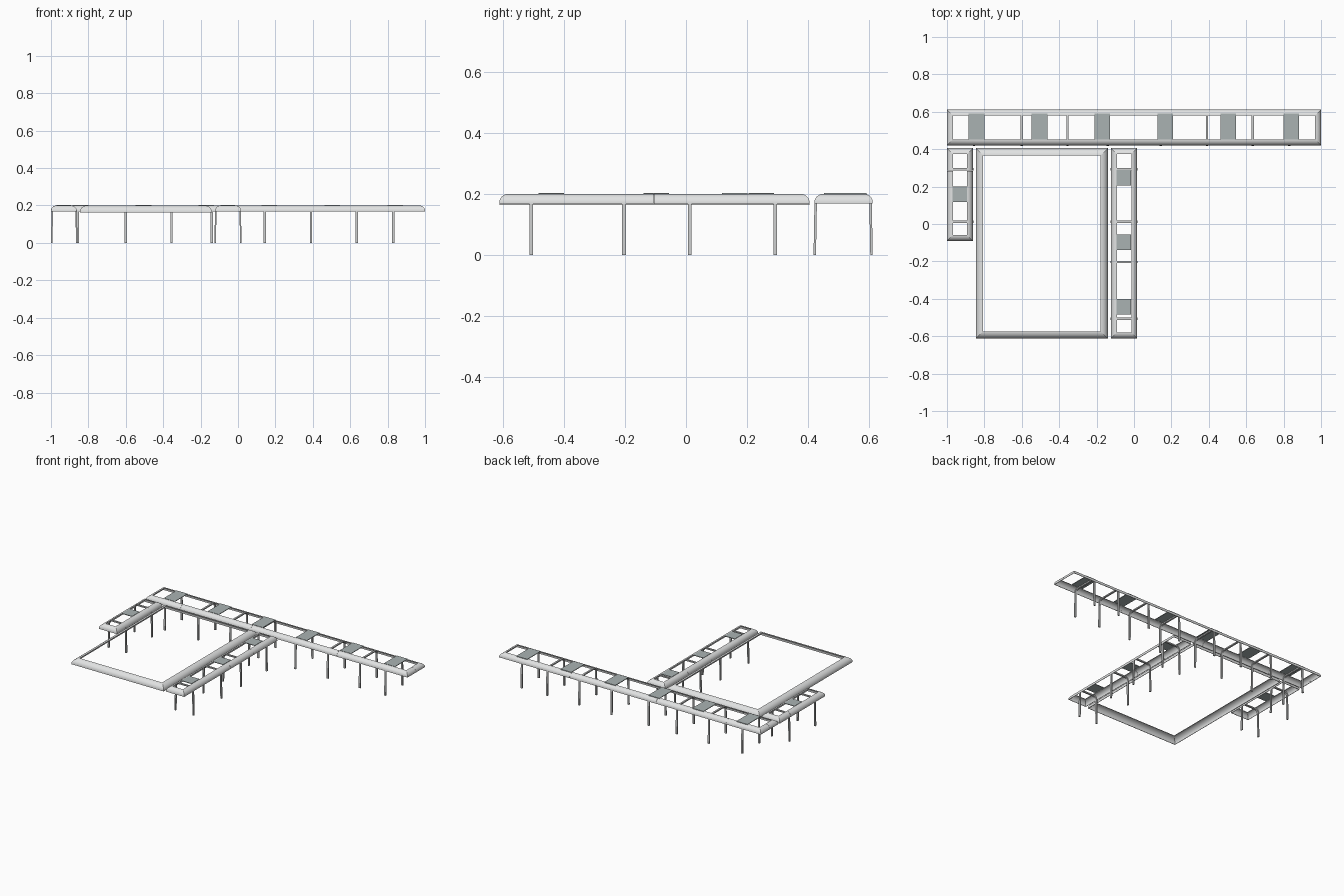
import bpy, bmesh, math

if "Cube" in bpy.data.objects:
    bpy.data.objects.remove(bpy.data.objects["Cube"])

TOP = 0.2


def material(name, rgb):
    m = bpy.data.materials.new(name)
    m.diffuse_color = (*rgb, 1)
    m.use_nodes = True
    m.node_tree.nodes["Principled BSDF"].inputs["Base Color"].default_value = m.diffuse_color
    return m


LIGHT = material("light grey metal", (0.76, 0.77, 0.77))
STEEL = material("post grey", (0.60, 0.61, 0.61))
SLATE = material("slate panel", (0.40, 0.45, 0.45))


def finish(name, bm, mat, smooth=False):
    bmesh.ops.recalc_face_normals(bm, faces=bm.faces)
    me = bpy.data.meshes.new(name)
    bm.to_mesh(me)
    bm.free()
    me.materials.append(mat)
    ob = bpy.data.objects.new(name, me)
    bpy.context.collection.objects.link(ob)
    if smooth:
        bpy.context.view_layer.objects.active = ob
        ob.select_set(True)
        bpy.ops.object.shade_smooth_by_angle(angle=math.radians(35))
        ob.select_set(False)
    return ob


def loft(bm, rings):
    """Skin a list of point rings and cap both ends."""
    rows = [[bm.verts.new(p) for p in ring] for ring in rings]
    for p, q in zip(rows, rows[1:]):
        for i in range(len(p)):
            j = (i + 1) % len(p)
            bm.faces.new((p[i], p[j], q[j], q[i]))
    bm.faces.new(rows[0])
    bm.faces.new(rows[-1])


def edge_frame(name, x0, x1, y0, y1, width, low, seams_x=(), seams_y=()):
    """Curved canopy edging round a rectangle, mitred and split at panel seams."""
    t, n, base, gap = 0.003, 8, low + 0.004, 0.0004
    arc = [math.pi / 2 * i / n for i in range(n + 1)]
    outer = [(0, low)] + [(width * (1 - math.cos(a)), base + (TOP - base) * math.sin(a)) for a in arc]
    inner = [(t, low)] + [(width - (width - t) * math.cos(a), base + (TOP - t - base) * math.sin(a)) for a in arc]
    prof = outer + inner[::-1]
    bm = bmesh.new()

    def corner(cx, cy, sx, sy):
        return [(cx + sx * d, cy + sy * d, z) for d, z in prof]

    # front and back runs
    for y, s in ((y0, 1), (y1, -1)):
        stops = [corner(x0, y, 1, s)]
        for c in seams_x:
            stops += [[(c + g, y + s * d, z) for d, z in prof] for g in (-gap, gap)]
        stops.append(corner(x1, y, -1, s))
        for k in range(0, len(stops), 2):
            loft(bm, stops[k:k + 2])
    # left and right runs
    for x, s in ((x0, 1), (x1, -1)):
        stops = [corner(x, y0, s, 1)]
        for c in seams_y:
            stops += [[(x + s * d, c + g, z) for d, z in prof] for g in (-gap, gap)]
        stops.append(corner(x, y1, s, -1))
        for k in range(0, len(stops), 2):
            loft(bm, stops[k:k + 2])
    finish(name, bm, LIGHT, True)


def portal(name, a, b, pos, along_x):
    """Bent post pair with crossbar, spanning a..b, placed at pos on the run."""
    half, t, r, top, n = 0.006, 0.008, 0.028, TOP - 0.004, 6

    def side(edge, s):
        # foot, leg, then the bend, as outer and inner points
        pts = [((edge, 0), (edge + s * t, 0))]
        for i in range(n + 1):
            c, q = math.cos(math.pi / 2 * i / n), math.sin(math.pi / 2 * i / n)
            o = edge + s * (0.003 + r)
            pts.append(((o - s * r * c, top - r + r * q),
                        (o - s * (r - t) * c, top - r + (r - t) * q)))
        return pts

    rings = []
    for po, pi in side(a, 1) + side(b, -1)[::-1]:
        section = ((po, -half), (po, half), (pi, half), (pi, -half))
        rings.append([(pos + d, u, z) if along_x else (u, pos + d, z) for (u, z), d in section])
    bm = bmesh.new()
    loft(bm, rings)
    finish(name, bm, STEEL, True)


def roof_panel(name, x0, x1, y0, y1):
    """Thin flat roof sheet."""
    bm = bmesh.new()
    loft(bm, [[(x0, y0, z), (x1, y0, z), (x1, y1, z), (x0, y1, z)] for z in (TOP - 0.002, TOP + 0.002)])
    finish(name, bm, SLATE)


# Canopy edgings
edge_frame("long_walkway_edging", -1.0, 1.0, 0.421, 0.612, 0.031, 0.169, (-0.735, -0.2, 0.46), (0.513,))
edge_frame("short_walkway_edging", -1.0, -0.862, -0.091, 0.405, 0.031, 0.167, (), (0.285,))
edge_frame("side_walkway_edging", -0.123, 0.017, -0.612, 0.405, 0.031, 0.167, (), (-0.106, 0.149))
edge_frame("courtyard_edging", -0.845, -0.14, -0.612, 0.405, 0.038, 0.163)

# Posts and crossbars
for i, x in enumerate((-0.855, -0.6, -0.355, -0.14, 0.143, 0.39, 0.635, 0.83)):
    portal(f"long_walkway_posts_{i + 1}", 0.418, 0.612, x, True)
for i, y in enumerate((0.293, 0.012)):
    portal(f"short_walkway_posts_{i + 1}", -1.0, -0.858, y, False)
for i, y in enumerate((0.293, 0.012, -0.203, -0.507)):
    portal(f"side_walkway_posts_{i + 1}", -0.126, 0.019, y, False)

# Roof panels
for i in range(6):
    c = -0.842 + i * 0.3365
    roof_panel(f"long_walkway_panel_{i + 1}", c - 0.042, c + 0.042, 0.452, 0.592)
roof_panel("short_walkway_panel", -0.97, -0.892, 0.118, 0.201)
for i, y in enumerate((0.247, -0.098, -0.442)):
    roof_panel(f"side_walkway_panel_{i + 1}", -0.093, -0.015, y - 0.042, y + 0.042)
